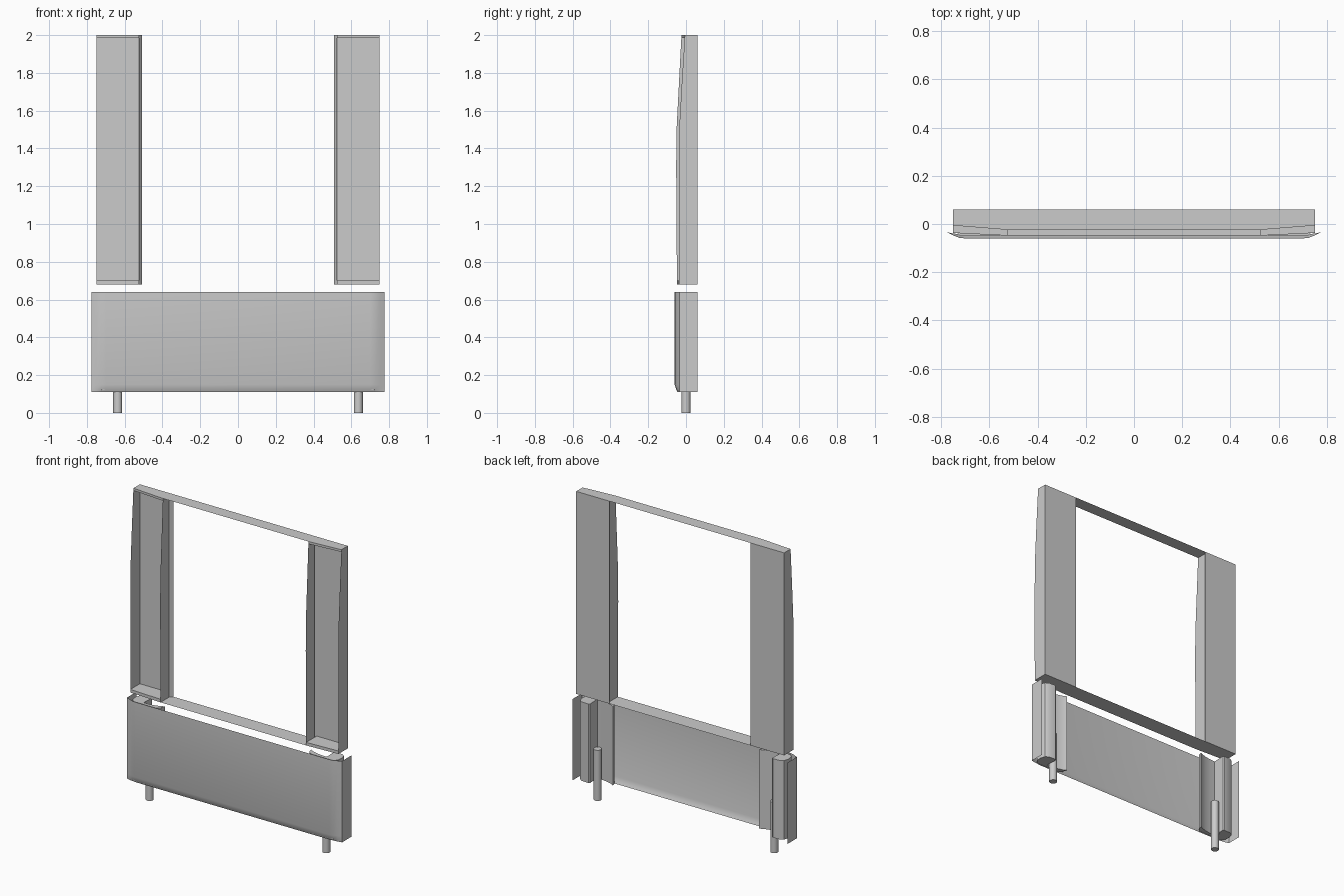
import bpy, bmesh, math

if "Cube" in bpy.data.objects:
    bpy.data.objects.remove(bpy.data.objects["Cube"])


def make(name, verts, faces, smooth=False):
    me = bpy.data.meshes.new(name)
    me.from_pydata(verts, [], faces)
    bm = bmesh.new()
    bm.from_mesh(me)
    bmesh.ops.recalc_face_normals(bm, faces=bm.faces)
    bm.to_mesh(me)
    bm.free()
    ob = bpy.data.objects.new(name, me)
    bpy.context.collection.objects.link(ob)
    if smooth:
        bpy.ops.object.select_all(action='DESELECT')
        ob.select_set(True)
        bpy.context.view_layer.objects.active = ob
        bpy.ops.object.shade_smooth_by_angle(angle=math.radians(35))
    return ob


def loft(name, rings, closed=False, smooth=False):
    """Skin equal-length rings; closed rings are capped."""
    n = len(rings[0])
    verts = [p for r in rings for p in r]
    faces = []
    for k in range(len(rings) - 1):
        for i in range(n if closed else n - 1):
            j = (i + 1) % n
            faces.append((k*n + i, k*n + j, (k+1)*n + j, (k+1)*n + i))
    if closed:
        faces.append(tuple(range(n)))
        faces.append(tuple((len(rings) - 1)*n + i for i in range(n)))
    return make(name, verts, faces, smooth)


BACK = 0.06
# front edge of the upper frame, (z, outer y, inner y)
EDGE = [(0.68, -0.037, -0.048), (1.0, -0.038, -0.05), (1.3, -0.038, -0.052),
        (1.5, -0.036, -0.05), (1.75, -0.022, -0.037), (2.0, -0.006, -0.024)]

# thin sills across the top and bottom of the opening
for name, (z, yo, yi) in (("top_rail", EDGE[-1]), ("bottom_rail", EDGE[0])):
    make(name, [(-0.75, BACK, z), (0.75, BACK, z), (0.75, yo, z), (0.525, yi, z),
                (-0.525, yi, z), (-0.75, yo, z)], [(0, 1, 2, 3, 4, 5)])

for s, side in ((-1, "left"), (1, "right")):
    # open-fronted upright: outer wall, back, flared lip and inner wall
    rings = []
    for z, yo, yi in EDGE:
        rings.append([(s*0.75, yo, z), (s*0.75, BACK, z), (s*0.508, BACK, z),
                      (s*0.525, 0.04, z), (s*0.525, yi, z)])
    loft(side + "_upright", rings)

    # tray floor and ceiling inside the upright
    for tag, z, k in (("floor", 0.70, 0), ("ceiling", 1.985, -1)):
        _, yo, yi = EDGE[k]
        z0 = EDGE[k][0]
        make(f"{side}_tray_{tag}",
             [(s*0.75, BACK, z), (s*0.525, BACK, z), (s*0.525, yi, z), (s*0.75, yo, z),
              (s*0.525, yi, z0), (s*0.75, yo, z0)],
             [(0, 1, 2, 3), (3, 2, 4, 5)])

    # rounded leg housing behind the lower panel
    sec = [(0.56, -0.05), (0.535, -0.03), (0.528, 0.0), (0.55, -0.012), (0.585, -0.022),
           (0.62, -0.028), (0.66, -0.03), (0.657, 0.05), (0.665, 0.056),
           (0.715, 0.054), (0.735, 0.04), (0.745, 0.01), (0.74, -0.03), (0.72, -0.05)]
    loft(side + "_leg_housing",
         [[(s*x, y, z) for x, y in sec] for z in (0.12, 0.635)], True, True)

    # round leg
    leg = [[(s*0.637 + 0.024*math.cos(a), 0.024*math.sin(a), z)
            for a in (math.tau*i/16 for i in range(16))] for z in (0.0, 0.33)]
    loft(side + "_leg", leg, True, True)

# lower panel: open-backed skin with angled ends and a tucked bottom edge
rings = []
for z, tuck in ((0.11, 0.015), (0.125, 0.008), (0.15, 0.0), (0.64, 0.0)):
    half = [(0.775, BACK), (0.775, -0.034), (0.75, -0.047 + tuck*0.5),
            (0.725, -0.057 + tuck), (0.70, -0.06 + tuck)]
    rings.append([(-x, y, z) for x, y in half] + [(x, y, z) for x, y in reversed(half)])
loft("lower_panel", rings, False, True)
